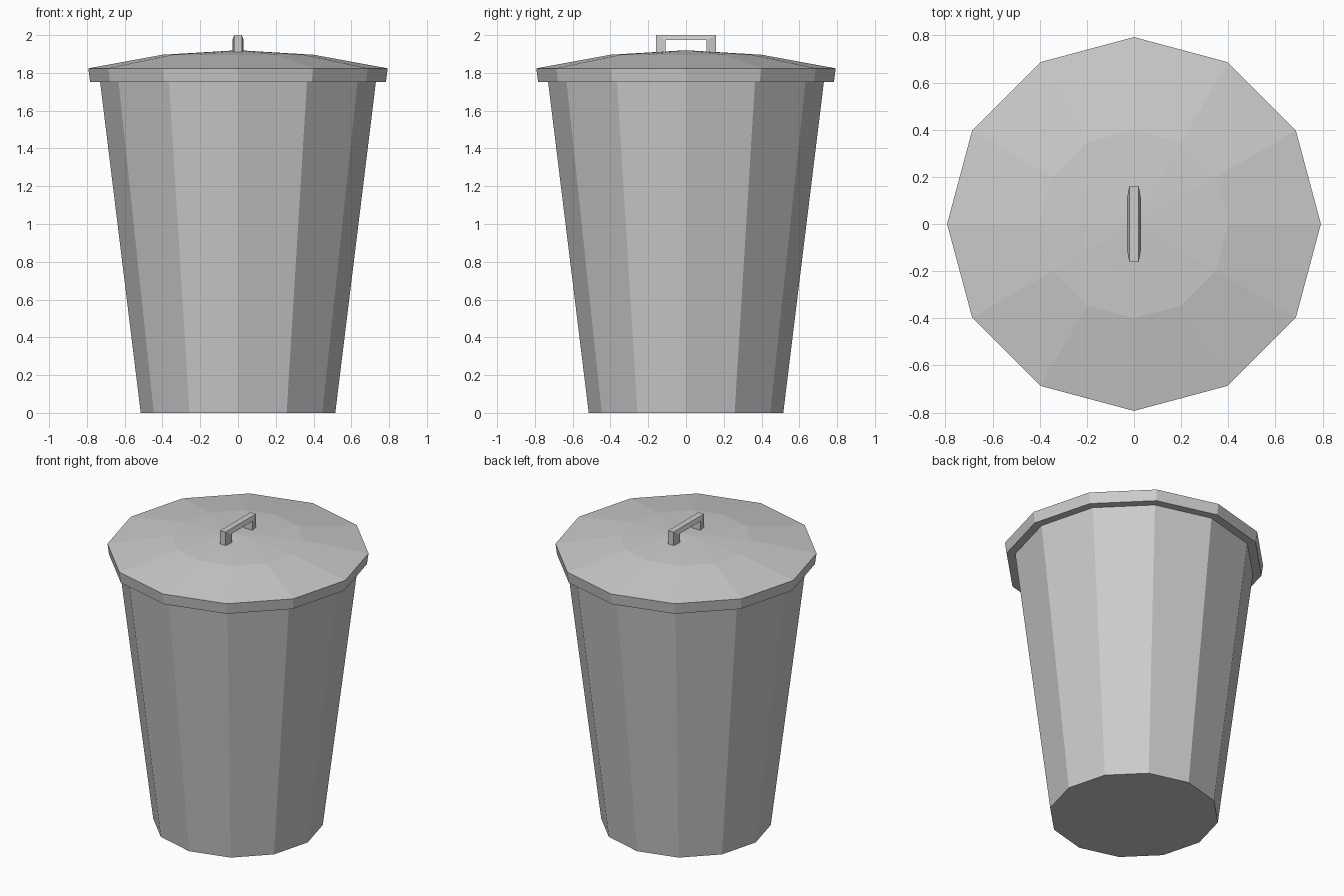
import bpy
from math import cos, sin, pi

if "Cube" in bpy.data.objects:
    bpy.data.objects.remove(bpy.data.objects["Cube"])

SIDES = 12


def make_object(name, verts, faces):
    mesh = bpy.data.meshes.new(name)
    mesh.from_pydata(verts, [], faces)
    mesh.update()
    obj = bpy.data.objects.new(name, mesh)
    bpy.context.collection.objects.link(obj)
    return obj


def lathe(name, profile, cap_bottom=False, apex=None):
    """Revolve (radius, z) points, listed from the outside bottom upward."""
    verts = [(r * cos(2 * pi * i / SIDES), r * sin(2 * pi * i / SIDES), z)
             for r, z in profile for i in range(SIDES)]
    faces = []
    for k in range(len(profile) - 1):
        a, b = k * SIDES, (k + 1) * SIDES
        for i in range(SIDES):
            j = (i + 1) % SIDES
            faces.append((a + i, a + j, b + j, b + i))
    if cap_bottom:
        faces.append(tuple(reversed(range(SIDES))))
    if apex is not None:
        a = (len(profile) - 1) * SIDES
        verts.append((0, 0, apex))
        faces += [(a + i, a + (i + 1) % SIDES, len(verts) - 1) for i in range(SIDES)]
    return make_object(name, verts, faces)


# Tapered bin body
lathe("bin_body", [(0.515, 0), (0.73, 1.752)], cap_bottom=True)

# Lid: underside lip, rim band, shallow slope and raised centre
lathe("lid", [(0.73, 1.752), (0.783, 1.752), (0.793, 1.824), (0.4, 1.896)], apex=1.92)

# Handle: trapezoid section swept along a square arch, narrow on the outside
outer = [(-0.16, 1.89), (-0.16, 2.0), (0.16, 2.0), (0.16, 1.89)]
inner = [(-0.108, 1.89), (-0.108, 1.973), (0.108, 1.973), (0.108, 1.89)]
verts, faces = [], []
for (oy, oz), (iy, iz) in zip(outer, inner):
    verts += [(-0.02, oy, oz), (0.02, oy, oz), (0.03, iy, iz), (-0.03, iy, iz)]
for s in range(3):
    for c in range(4):
        d = (c + 1) % 4
        faces.append((s * 4 + c, s * 4 + 4 + c, s * 4 + 4 + d, s * 4 + d)[::-1])
faces += [(3, 2, 1, 0), (12, 13, 14, 15)]
make_object("lid_handle", verts, faces)

# Make the face directions consistent on the handle
import bmesh
mesh = bpy.data.objects["lid_handle"].data
bm = bmesh.new()
bm.from_mesh(mesh)
bmesh.ops.recalc_face_normals(bm, faces=bm.faces)
bm.to_mesh(mesh)
bm.free()
